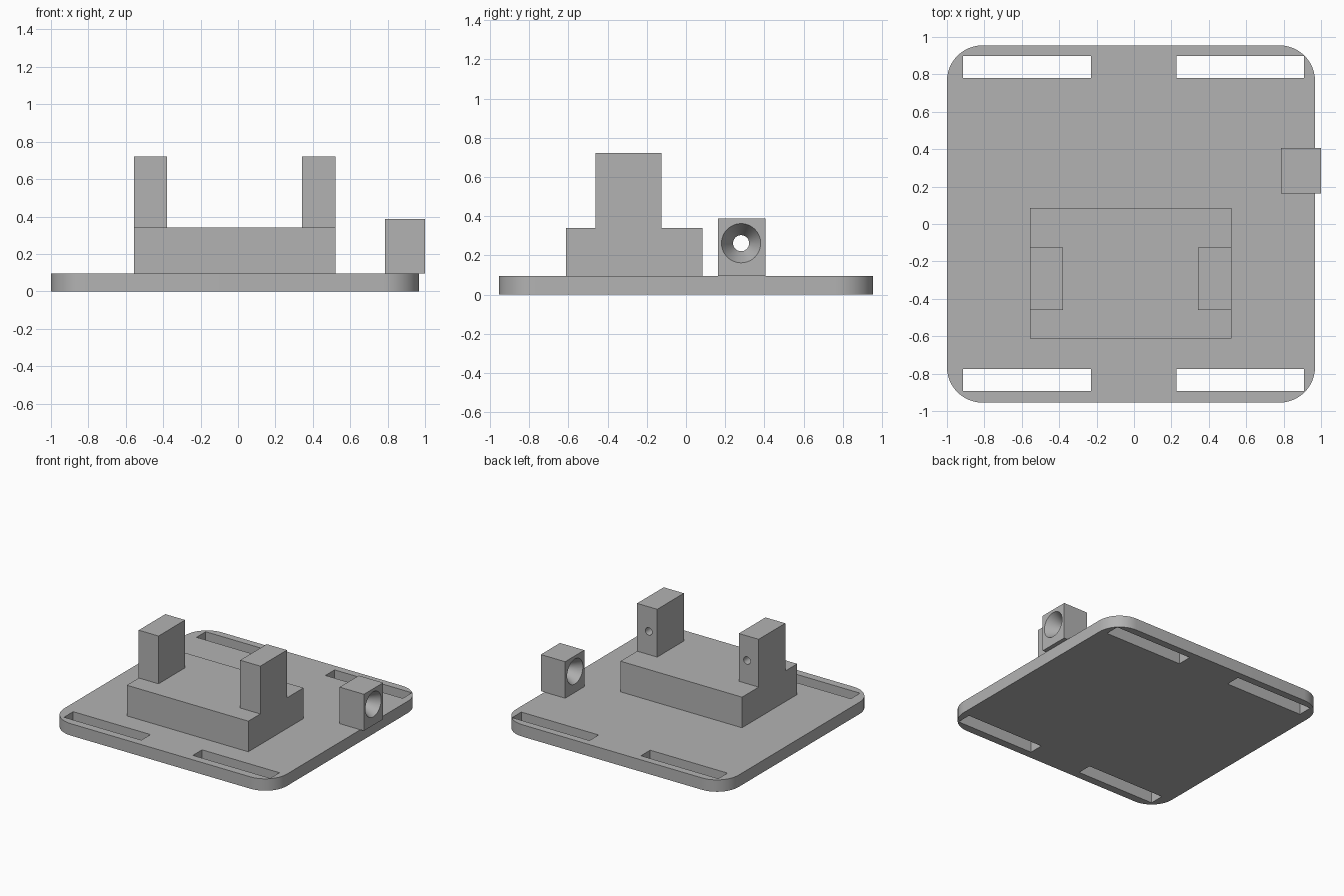
import bpy, bmesh, math
from mathutils import Matrix

old = bpy.data.objects.get("Cube")
if old:
    bpy.data.objects.remove(old, do_unlink=True)

grey = bpy.data.materials.new("plain grey")
grey.use_nodes = True
colour = (0.45, 0.45, 0.45, 1)
grey.diffuse_color = colour
grey.node_tree.nodes["Principled BSDF"].inputs["Base Color"].default_value = colour


def finish(name, bm):
    bmesh.ops.recalc_face_normals(bm, faces=bm.faces)
    mesh = bpy.data.meshes.new(name)
    bm.to_mesh(mesh)
    bm.free()
    mesh.materials.append(grey)
    ob = bpy.data.objects.new(name, mesh)
    bpy.context.collection.objects.link(ob)
    return ob


def box(name, x, y, z, corner=0):
    """Box from (min, max) ranges, with optional rounded upright edges."""
    bm = bmesh.new()
    bmesh.ops.create_cube(bm, size=1)
    for v in bm.verts:
        for i, (lo, hi) in enumerate((x, y, z)):
            v.co[i] = hi if v.co[i] > 0 else lo
    if corner:
        upright = [e for e in bm.edges
                   if abs(e.verts[0].co.z - e.verts[1].co.z) > 0.01]
        bmesh.ops.bevel(bm, geom=upright, offset=corner, segments=12,
                        profile=0.5, affect='EDGES')
    return finish(name, bm)


def lathe(name, profile, matrix, sides=48):
    """Closed solid turned around local z from (radius, height) points."""
    bm = bmesh.new()
    rings = [[bm.verts.new((r * math.cos(2 * math.pi * i / sides),
                            r * math.sin(2 * math.pi * i / sides), h))
              for i in range(sides)] for r, h in profile]
    for a, b in zip(rings, rings[1:]):
        for i in range(sides):
            j = (i + 1) % sides
            bm.faces.new((a[i], a[j], b[j], b[i]))
    bm.faces.new(rings[0])
    bm.faces.new(rings[-1])
    bm.transform(matrix)
    return finish(name, bm)


def cut(ob, cutter):
    cutter.hide_render = True
    mod = ob.modifiers.new("cut", 'BOOLEAN')
    mod.operation, mod.solver, mod.object = 'DIFFERENCE', 'EXACT', cutter
    bpy.context.view_layer.objects.active = ob
    bpy.ops.object.modifier_apply(modifier=mod.name)
    bpy.data.objects.remove(cutter, do_unlink=True)


def smooth(ob):
    bpy.ops.object.select_all(action='DESELECT')
    ob.select_set(True)
    bpy.context.view_layer.objects.active = ob
    bpy.ops.object.shade_smooth_by_angle(angle=math.radians(30))


# Base plate with four strap slots
plate_top = 0.095
plate = box("base_plate", (-1, 0.968), (-0.955, 0.955), (0, plate_top), 0.19)
for x in ((-0.914, -0.23), (0.226, 0.91)):
    for y in ((-0.892, -0.776), (0.781, 0.897)):
        cut(plate, box("slot_cutter", x, y, (-0.1, 0.2)))
smooth(plate)

# Raised block
block_top = 0.34
box("raised_block", (-0.555, 0.52), (-0.612, 0.085), (plate_top, block_top))

# Two posts, each with a blind hole in its back face
for name, x, hole_x in (("right_post", (-0.555, -0.38), -0.452),
                        ("left_post", (0.342, 0.52), 0.417)):
    post = box(name, x, (-0.461, -0.125), (block_top, 0.722))
    turn = Matrix.Translation((hole_x, 0, 0.525)) @ Matrix.Rotation(-math.pi / 2, 4, 'X')
    cut(post, lathe("hole_cutter", [(0.03, -0.33), (0.03, 0)], turn, 24))
    smooth(post)

# Side guide with an hourglass hole running sideways
guide = box("side_guide", (0.785, 1), (0.163, 0.405), (plate_top, 0.387))
turn = Matrix.Translation((0.8925, 0.281, 0.262)) @ Matrix.Rotation(math.pi / 2, 4, 'Y')
half, rim, throat, extra = 0.1075, 0.1, 0.041, 0.02
flare = rim + (rim - throat) * extra / half
cut(guide, lathe("hourglass_cutter",
                 [(flare, -half - extra), (throat, 0), (flare, half + extra)], turn))
smooth(guide)
